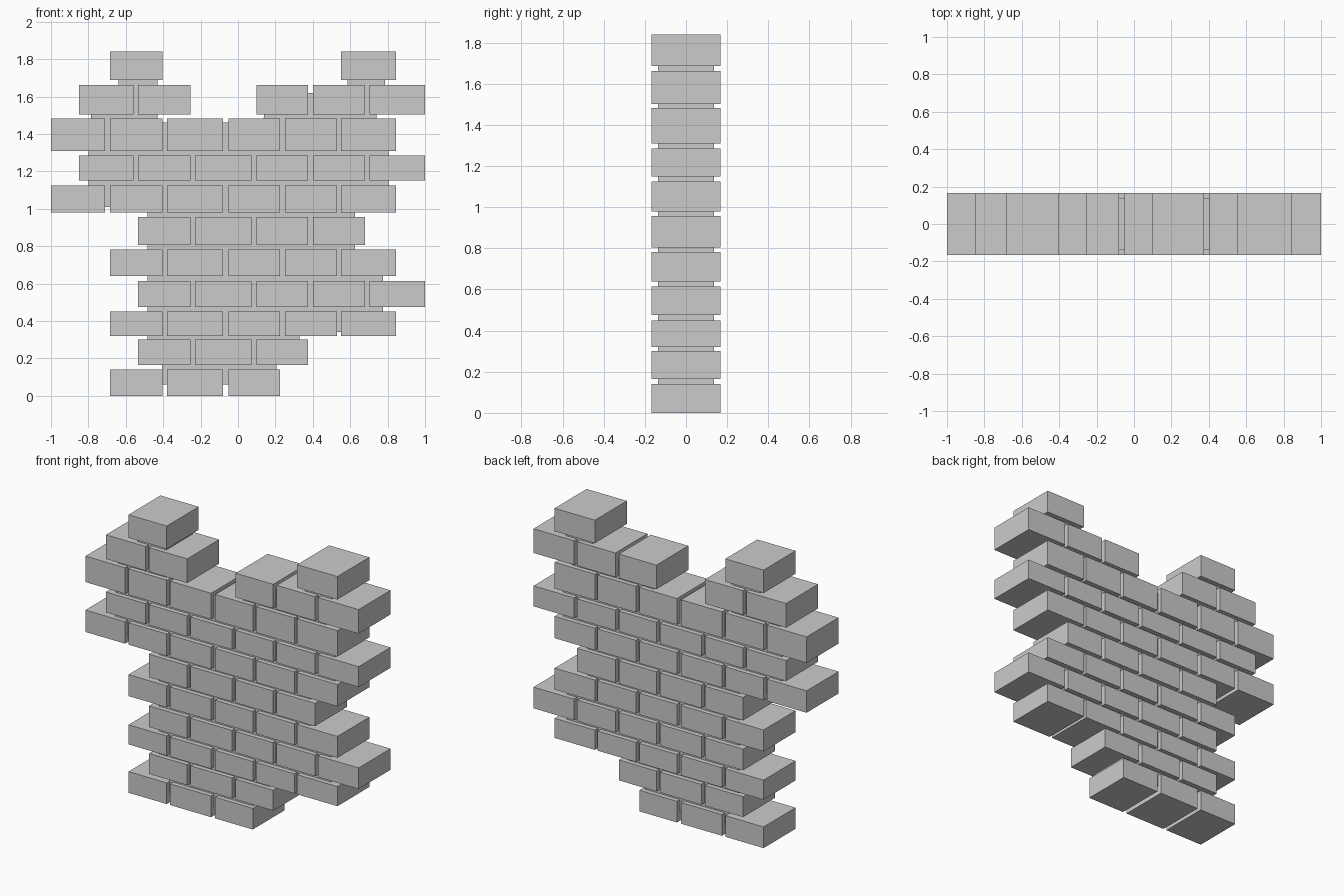
import bpy, bmesh

DEPTH = 0.167          # half thickness of the bricks
MORTAR = 0.136         # half thickness of the mortar core

# x spans of the bricks in the two alternating courses
EVEN = [(-1.0, -0.71), (-0.685, -0.405), (-0.38, -0.08), (-0.05, 0.225), (0.25, 0.53), (0.55, 0.845)]
ODD = [(-0.85, -0.56), (-0.535, -0.255), (-0.23, 0.073), (0.10, 0.375), (0.40, 0.68), (0.703, 1.0)]

# courses from the ground up: z bottom, z top, which bricks are present
COURSES = [
    (0.0, 0.14, [1, 2, 3]),
    (0.165, 0.30, [1, 2, 3]),
    (0.32, 0.45, [1, 2, 3, 4, 5]),
    (0.475, 0.615, [1, 2, 3, 4, 5]),
    (0.64, 0.782, [1, 2, 3, 4, 5]),
    (0.805, 0.957, [1, 2, 3, 4]),
    (0.98, 1.125, [0, 1, 2, 3, 4, 5]),
    (1.15, 1.285, [0, 1, 2, 3, 4, 5]),
    (1.31, 1.482, [0, 1, 2, 3, 4, 5]),
    (1.503, 1.663, [0, 1, 3, 4, 5]),
    (1.688, 1.84, [1, 5]),
]


def finish(name, bm):
    bmesh.ops.recalc_face_normals(bm, faces=bm.faces)
    mesh = bpy.data.meshes.new(name)
    bm.to_mesh(mesh)
    bm.free()
    obj = bpy.data.objects.new(name, mesh)
    bpy.context.collection.objects.link(obj)
    return obj


def add_box(bm, x0, x1, z0, z1, d):
    verts = bmesh.ops.create_cube(bm, size=1)["verts"]
    for v in verts:
        v.co = (x1 if v.co.x > 0 else x0, d if v.co.y > 0 else -d, z1 if v.co.z > 0 else z0)


# bricks, one object per course
for row, (z0, z1, present) in enumerate(COURSES):
    bm = bmesh.new()
    for i in present:
        x0, x1 = (ODD if row % 2 else EVEN)[i]
        add_box(bm, x0, x1, z0, z1, DEPTH)
    finish(f"brick_course_{row + 1}", bm)

# recessed mortar core: one stepped outline extruded through the wall
outline = [
    (-0.405, 0.06), (0.205, 0.06), (0.205, 0.23), (0.33, 0.23), (0.33, 0.34), (0.775, 0.34),
    (0.775, 0.71), (0.625, 0.71), (0.625, 1.01), (0.805, 1.01), (0.805, 1.40), (0.74, 1.40),
    (0.74, 1.58), (0.785, 1.58), (0.785, 1.76), (0.585, 1.76), (0.585, 1.62), (0.15, 1.62),
    (0.135, 1.46), (-0.43, 1.46), (-0.43, 1.76), (-0.64, 1.76), (-0.64, 1.62), (-0.785, 1.62),
    (-0.785, 1.40), (-0.80, 1.40), (-0.80, 1.01), (-0.485, 1.01), (-0.485, 0.23), (-0.405, 0.23),
]
bm = bmesh.new()
face = bm.faces.new([bm.verts.new((x, -MORTAR, z)) for x, z in outline])
ext = bmesh.ops.extrude_face_region(bm, geom=[face])["geom"]
for v in ext:
    if isinstance(v, bmesh.types.BMVert):
        v.co.y = MORTAR
finish("mortar_core", bm)
